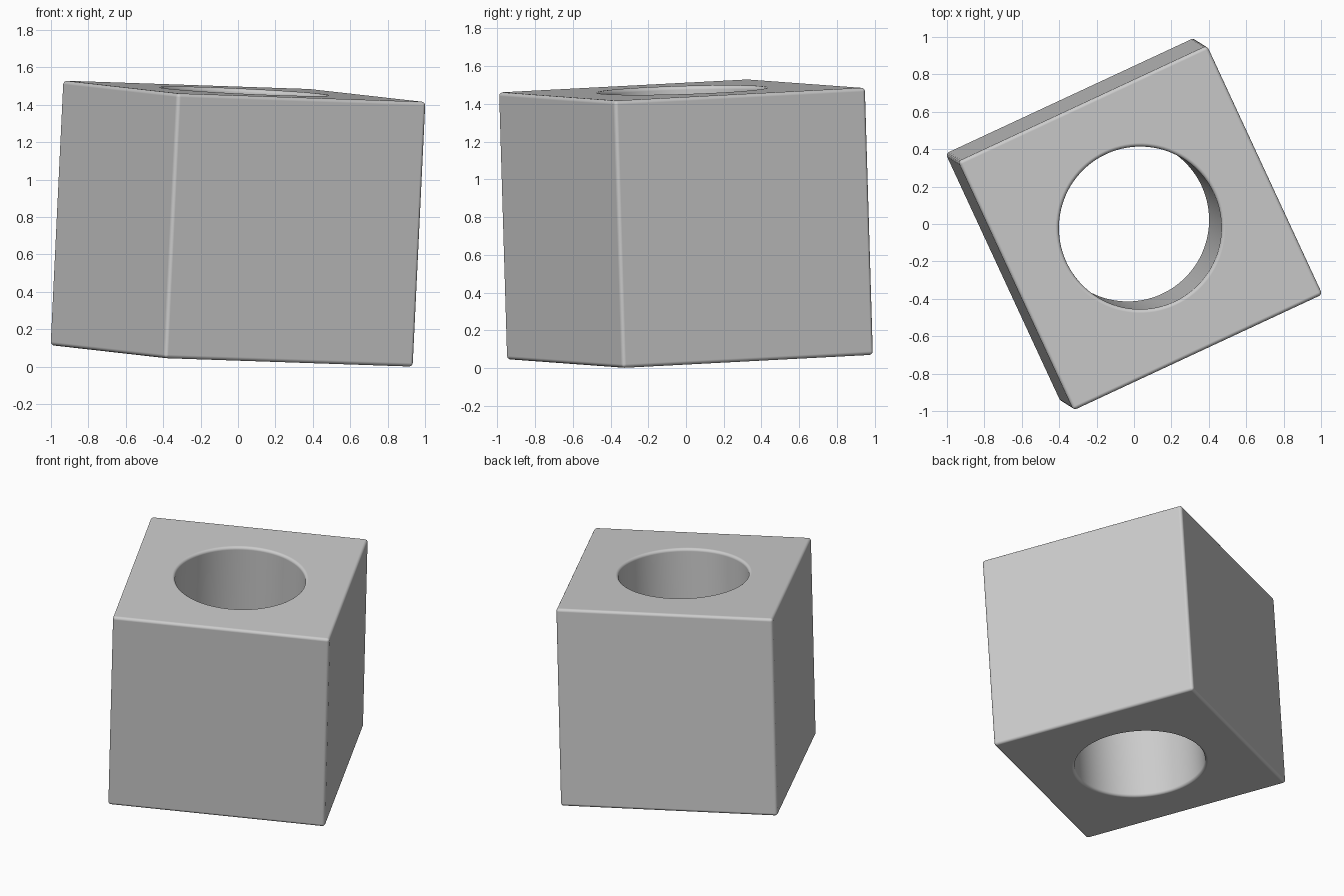
import bpy
from mathutils import Matrix, Vector

if "Cube" in bpy.data.objects:
    bpy.data.objects.remove(bpy.data.objects["Cube"])

SIDE, HEIGHT, HOLE_R, FILLET = 1.469, 1.418, 0.435, 0.02

# slightly tilted frame of the block
w = Vector((0.048, -0.03, 1)).normalized()
u = Vector((0.906, 0.42, 0))
u = (u - w * u.dot(w)).normalized()
v = w.cross(u)
frame = Matrix((u, v, w)).transposed().to_4x4()
frame.translation = (0, 0, 0.765)

# block body
bpy.ops.mesh.primitive_cube_add(size=1)
block = bpy.context.object
block.name = "block"
block.data.transform(Matrix.Diagonal((SIDE, SIDE, HEIGHT, 1)))
block.matrix_world = frame

# round through hole
bpy.ops.mesh.primitive_cylinder_add(vertices=96, radius=HOLE_R, depth=HEIGHT * 1.5)
cutter = bpy.context.object
cutter.name = "hole_cutter"
cutter.matrix_world = frame
cutter.hide_render = True
cutter.display_type = 'WIRE'

cut = block.modifiers.new("hole", 'BOOLEAN')
cut.operation = 'DIFFERENCE'
cut.solver = 'EXACT'
cut.object = cutter

# softened edges
soft = block.modifiers.new("soft_edges", 'BEVEL')
soft.width = FILLET
soft.segments = 4
soft.limit_method = 'ANGLE'
soft.angle_limit = 0.6

for ob in (block, cutter):
    ob.data.shade_smooth()
normals = block.modifiers.new("clean_shading", 'WEIGHTED_NORMAL')
normals.keep_sharp = True
